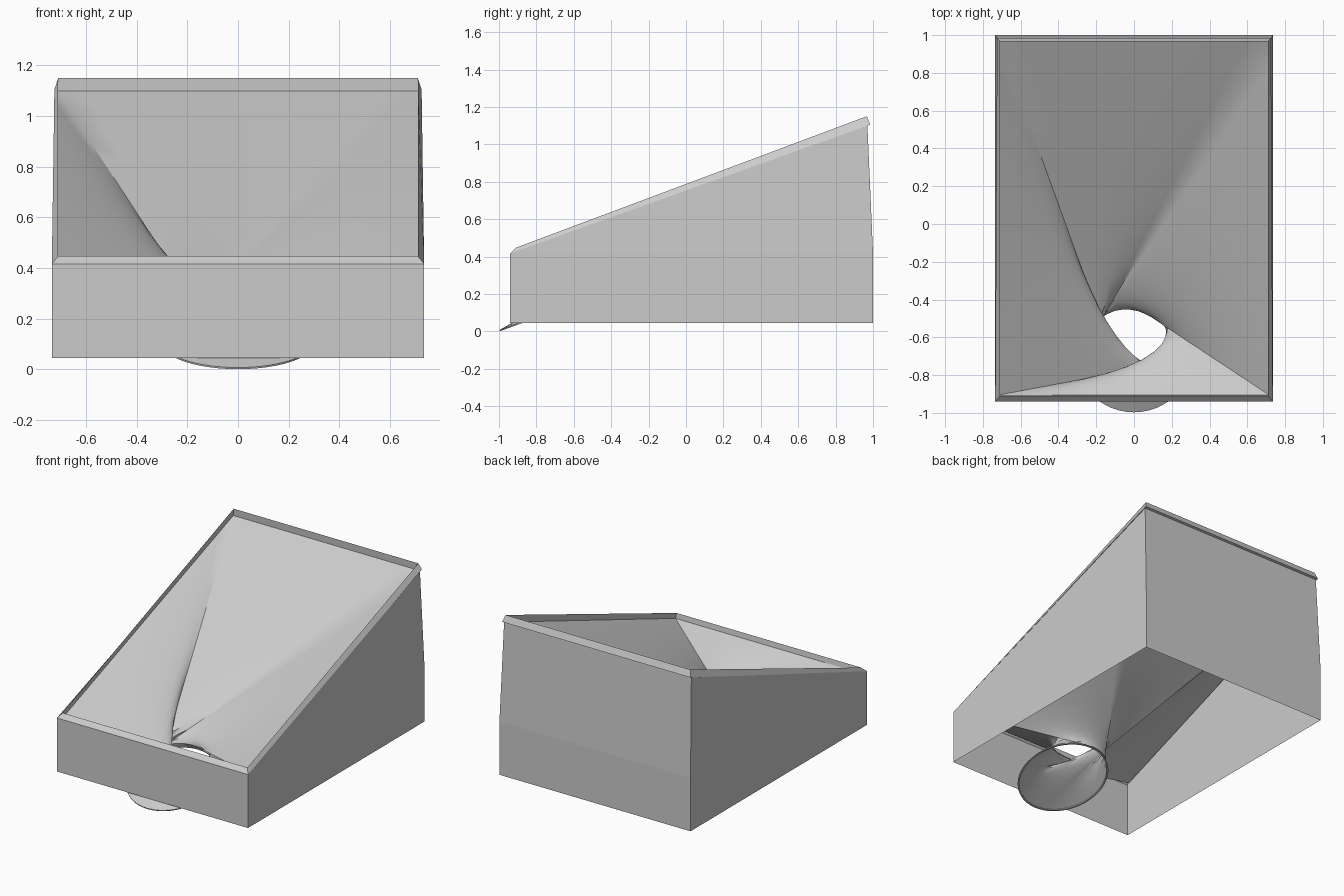
import bpy
import math
from mathutils import Vector

if "Cube" in bpy.data.objects:
    bpy.data.objects.remove(bpy.data.objects["Cube"])

metal = bpy.data.materials.new("plain_grey")
GREY = (0.6, 0.6, 0.6, 1)
metal.use_nodes = True
metal.diffuse_color = GREY
metal.node_tree.nodes["Principled BSDF"].inputs["Base Color"].default_value = GREY


def rectangle(half_x_front, y_front, z_front, half_x_back, y_back, z_back):
    """Four corners, anticlockwise from the front corner at -x."""
    return [Vector((-half_x_front, y_front, z_front)), Vector((half_x_front, y_front, z_front)),
            Vector((half_x_back, y_back, z_back)), Vector((-half_x_back, y_back, z_back))]


def loft(name, rings, smooth=False):
    """Skin a list of closed rings that share one point count."""
    n = len(rings[0])
    verts = [p for ring in rings for p in ring]
    faces = []
    for r in range(len(rings) - 1):
        for i in range(n):
            j = (i + 1) % n
            faces.append((r * n + i, r * n + j, (r + 1) * n + j, (r + 1) * n + i))
    mesh = bpy.data.meshes.new(name)
    mesh.from_pydata(verts, [], faces)
    mesh.materials.append(metal)
    obj = bpy.data.objects.new(name, mesh)
    bpy.context.collection.objects.link(obj)
    if smooth:
        bpy.ops.object.select_all(action="DESELECT")
        obj.select_set(True)
        bpy.context.view_layer.objects.active = obj
        bpy.ops.object.shade_smooth_by_angle(angle=math.radians(30))
    return obj


# Outer casing: upright base, then walls leaning in to the sloped top
base = rectangle(0.735, -0.94, 0.045, 0.735, 1.0, 0.045)
waist = rectangle(0.735, -0.94, 0.415, 0.735, 1.0, 0.415)
wall_top = rectangle(0.735, -0.94, 0.417, 0.72, 0.97, 1.10)
loft("casing", [base, waist, wall_top])

# Bevelled rim round the sloped opening
rim_outer = rectangle(0.735, -0.94, 0.417, 0.725, 0.985, 1.105)
rim_peak = rectangle(0.71, -0.91, 0.447, 0.71, 0.967, 1.15)
rim_inner = rectangle(0.715, -0.905, 0.41, 0.715, 0.97, 1.10)
loft("rim", [wall_top, rim_outer, rim_peak, rim_inner])

# Funnel: straight rulings from the rim to a tilted outlet, a quarter turn out of step
PER_SIDE, STEPS, RADIUS, TILT = 12, 16, 0.3, math.radians(20)
top_ring = [rim_inner[s].lerp(rim_inner[(s + 1) % 4], k / PER_SIDE)
            for s in range(4) for k in range(PER_SIDE)]
count = len(top_ring)


def outlet(radius, drop):
    centre = Vector((0, -0.715, 0.11))
    slope = Vector((0, math.cos(TILT), math.sin(TILT)))
    normal = Vector((0, -math.sin(TILT), math.cos(TILT)))
    ring = []
    for i in range(count):
        a = 2 * math.pi * i / count
        ring.append(centre + Vector((radius * math.cos(a), 0, 0))
                    + slope * radius * math.sin(a) - normal * drop)
    return ring


bottom_ring = outlet(RADIUS, 0)
funnel_rings = [[b.lerp(t, k / STEPS) for b, t in zip(bottom_ring, top_ring)]
                for k in range(STEPS + 1)]
loft("twisted_funnel", funnel_rings, smooth=True)

# Thin lip round the outlet
loft("outlet_lip", [outlet(RADIUS, 0), outlet(RADIUS, 0.007), outlet(RADIUS - 0.01, 0.007),
                    outlet(RADIUS - 0.01, 0)], smooth=True)
